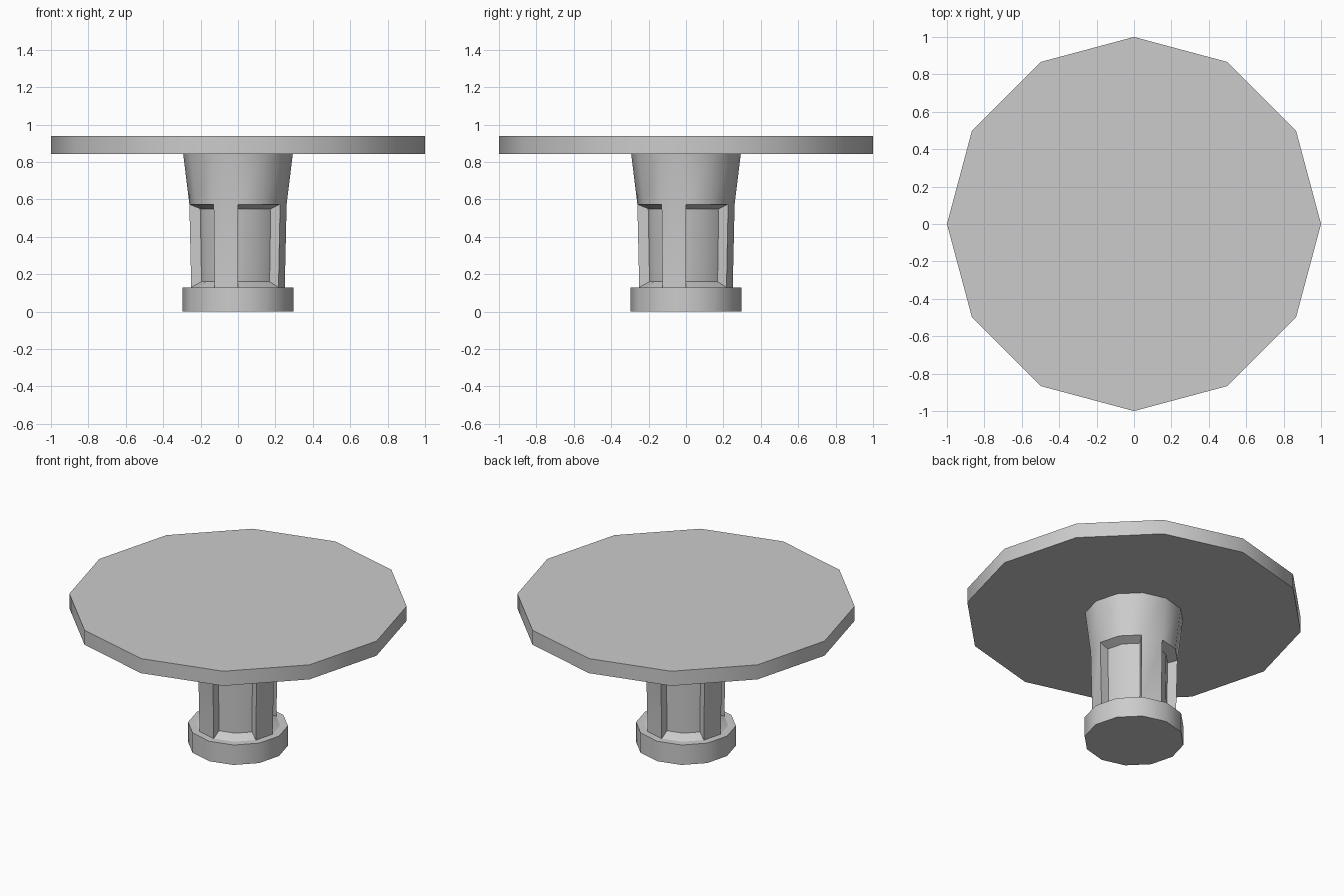
import bpy, bmesh, math

if "Cube" in bpy.data.objects:
    bpy.data.objects.remove(bpy.data.objects["Cube"])

SIDES = 12


def ring(bm, r, z):
    return [bm.verts.new((r * math.cos(2 * math.pi * i / SIDES),
                          r * math.sin(2 * math.pi * i / SIDES), z)) for i in range(SIDES)]


def finish(bm, name):
    loose = [v for v in bm.verts if not v.link_faces]
    bmesh.ops.delete(bm, geom=loose, context='VERTS')
    mesh = bpy.data.meshes.new(name)
    bm.to_mesh(mesh)
    bm.free()
    obj = bpy.data.objects.new(name, mesh)
    bpy.context.collection.objects.link(obj)
    bpy.ops.object.select_all(action='DESELECT')
    obj.select_set(True)
    bpy.context.view_layer.objects.active = obj
    bpy.ops.object.shade_smooth_by_angle(angle=math.radians(32))
    return obj


def disc(name, r, z0, z1):
    bm = bmesh.new()
    low, high = ring(bm, r, z0), ring(bm, r, z1)
    bm.faces.new(low[::-1])
    bm.faces.new(high)
    for i in range(SIDES):
        j = (i + 1) % SIDES
        bm.faces.new((low[i], low[j], high[j], high[i]))
    return finish(bm, name)


# Round top and foot
disc("tabletop", 1.0, 0.843, 0.938)
disc("foot", 0.296, 0.0, 0.13)

# Column: flared collar above, ribs alternating with two-facet recesses below
bm = bmesh.new()
bottom, mid, top = ring(bm, 0.25, 0.13), ring(bm, 0.26, 0.574), ring(bm, 0.293, 0.843)
in_low, in_high = ring(bm, 0.195, 0.16), ring(bm, 0.202, 0.55)
for i in range(SIDES):
    j = (i + 1) % SIDES
    bm.faces.new((mid[i], mid[j], top[j], top[i]))
    if i % 3 == 2:
        # Rib with its two side walls
        bm.faces.new((bottom[i], bottom[j], mid[j], mid[i]))
        bm.faces.new((in_low[i], bottom[i], mid[i], in_high[i]))
        bm.faces.new((bottom[j], in_low[j], in_high[j], mid[j]))
    else:
        # Recess back with lower and upper sloped ledges
        bm.faces.new((in_low[i], in_low[j], in_high[j], in_high[i]))
        bm.faces.new((bottom[i], bottom[j], in_low[j], in_low[i]))
        bm.faces.new((in_high[i], in_high[j], mid[j], mid[i]))
finish(bm, "column")
